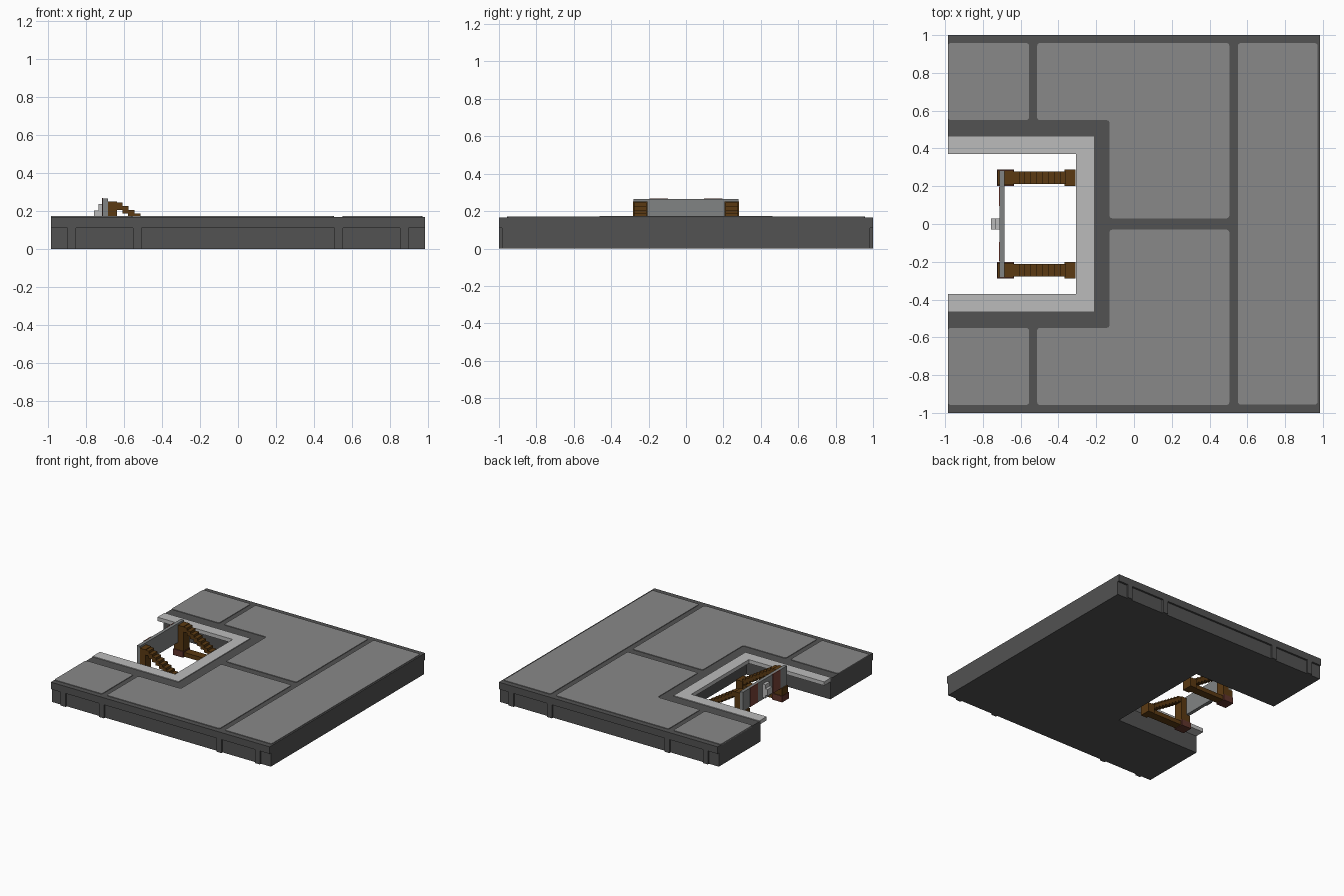
import bpy, bmesh

cube = bpy.data.objects.get("Cube")
if cube:
    bpy.data.objects.remove(cube, do_unlink=True)


def material(name, rgb):
    m = bpy.data.materials.new(name)
    m.use_nodes = True
    m.diffuse_color = (*rgb, 1)
    bsdf = next(n for n in m.node_tree.nodes if n.type == 'BSDF_PRINCIPLED')
    bsdf.inputs["Base Color"].default_value = (*rgb, 1)
    return m


MORTAR = material("dark mortar", (0.085, 0.085, 0.085))
STONE = material("paving grey", (0.25, 0.25, 0.25))
TRIM = material("light edging", (0.50, 0.50, 0.50))
WOOD = material("brown timber", (0.105, 0.042, 0.006))
RUST = material("rust brown", (0.12, 0.035, 0.025))
STEEL = material("beam grey", (0.22, 0.23, 0.23))
RED = material("faded red", (0.20, 0.055, 0.04))


def prism(name, outline, z0, z1, mat, radius=0.0):
    """Extrude an xy outline from z0 to z1, optionally rounding its corners."""
    bm = bmesh.new()
    base = bm.faces.new([bm.verts.new((x, y, z0)) for x, y in outline])
    ext = bmesh.ops.extrude_face_region(bm, geom=[base], use_keep_orig=True)
    for v in ext["geom"]:
        if isinstance(v, bmesh.types.BMVert):
            v.co.z = z1
    if radius:
        upright = [e for e in bm.edges
                   if abs(e.verts[0].co.z - e.verts[1].co.z) > 1e-4]
        bmesh.ops.bevel(bm, geom=upright, offset=radius, segments=3,
                        profile=0.5, affect='EDGES')
    bmesh.ops.recalc_face_normals(bm, faces=bm.faces)
    me = bpy.data.meshes.new(name)
    bm.to_mesh(me)
    bm.free()
    me.materials.append(mat)
    ob = bpy.data.objects.new(name, me)
    bpy.context.collection.objects.link(ob)
    return ob


def box(name, x0, x1, y0, y1, z0, z1, mat, radius=0.0):
    return prism(name, [(x0, y0), (x1, y0), (x1, y1), (x0, y1)], z0, z1, mat, radius)


def u_shape(x0, x1, y, xi, yi):
    """U outline, open towards -x."""
    return [(x0, -y), (x1, -y), (x1, y), (x0, y),
            (x0, yi), (xi, yi), (xi, -yi), (x0, -yi)]


# Platform body with recessed lower panels and overhanging top course
E = 0.985
prism("platform_base", u_shape(-E, E, 0.985, -0.23, 0.45), 0, 0.11, MORTAR)
prism("platform_top_course", u_shape(-E, E, 1.0, -0.23, 0.45), 0.11, 0.167, MORTAR)

# Small pilasters along both long sides
for side, s in (("front", -1), ("back", 1)):
    for i, x in enumerate((-0.875, -0.53, 0.53, 0.875)):
        y0, y1 = sorted((s * 0.97, s * 1.0))
        box(f"{side}_pilaster_{i + 1}", x - 0.022, x + 0.022, y0, y1, 0, 0.112, MORTAR)

# Paving slabs
Z0, Z1 = 0.16, 0.172
for side, s in (("front", -1), ("back", 1)):
    y0, y1 = sorted((s * 0.55, s * 0.958))
    box(f"{side}_corner_paving", -E, -0.555, y0, y1, Z0, Z1, STONE, 0.015)
    outline = [(-0.13, 0.03), (0.505, 0.03), (0.505, 0.958),
               (-0.513, 0.958), (-0.513, 0.55), (-0.13, 0.55)]
    prism(f"{side}_large_paving", [(x, s * y) for x, y in outline], Z0, Z1, STONE, 0.015)
box("end_paving", 0.55, 0.972, -0.956, 0.958, Z0, Z1, STONE, 0.015)

# Light edging overhanging the track slot
prism("slot_edging", u_shape(-E, -0.212, 0.462, -0.307, 0.37), 0.142, 0.173, TRIM)

# Buffer stop side frames
for side, s in (("front", -1), ("back", 1)):
    def part(name, x0, x1, half, z0, z1, mat):
        box(f"{side}_{name}", x0, x1, s * 0.245 - half, s * 0.245 + half, z0, z1, mat)

    part("foot_block", -0.725, -0.635, 0.044, 0.0, 0.05, RUST)
    part("sleeper", -0.635, -0.365, 0.033, 0.005, 0.04, WOOD)
    part("heel_block", -0.367, -0.31, 0.044, 0.0, 0.075, WOOD)
    part("post", -0.685, -0.637, 0.038, 0.05, 0.25, WOOD)
    part("post_face", -0.722, -0.685, 0.038, 0.05, 0.11, WOOD)
    # Stepped diagonal brace
    for i in range(9):
        x = -0.640 + i * 0.031
        z = 0.245 - i * 0.0195
        part(f"brace_step_{i + 1}", x, x + 0.033, 0.034, z - 0.04, z, WOOD)

# Cross beam with red bands
box("cross_beam", -0.712, -0.685, -0.282, 0.282, 0.11, 0.265, STEEL)
for side, s in (("front", -1), ("back", 1)):
    y0, y1 = sorted((s * 0.095, s * 0.195))
    box(f"{side}_red_band", -0.716, -0.710, y0, y1, 0.112, 0.267, RED)

# Central buffer
box("buffer_plate", -0.735, -0.710, -0.03, 0.03, 0.125, 0.235, TRIM)
box("buffer_head", -0.757, -0.733, -0.03, 0.03, 0.15, 0.203, TRIM)
